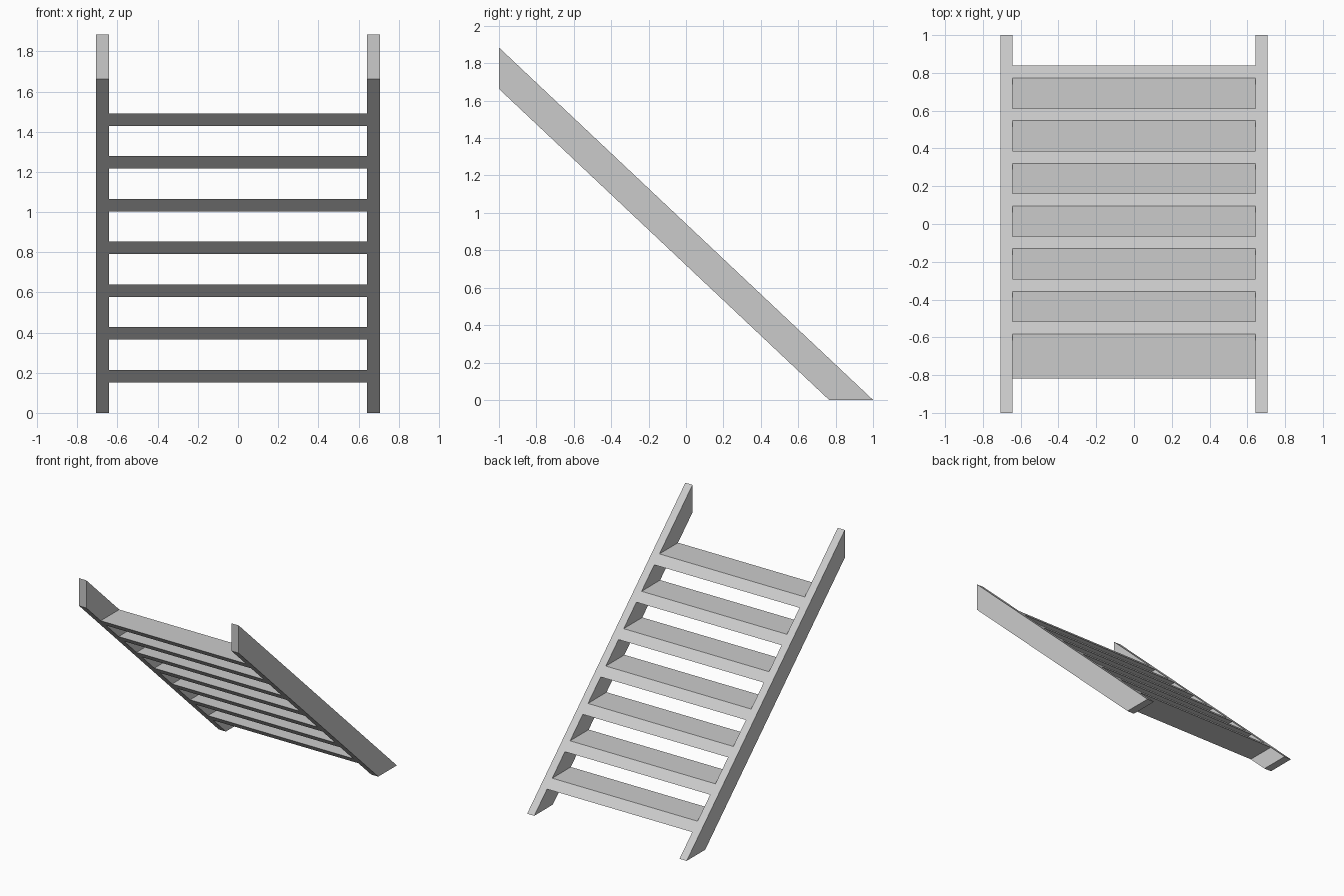
import bpy
import bmesh

cube = bpy.data.objects.get("Cube")
if cube:
    bpy.data.objects.remove(cube, do_unlink=True)

grey = bpy.data.materials.new("light_grey")
grey.use_nodes = True
colour = (0.6, 0.6, 0.6, 1)
grey.diffuse_color = colour
grey.node_tree.nodes["Principled BSDF"].inputs["Base Color"].default_value = colour

SLOPE = 0.942              # rise over run of the flight
TOP_Y, UNDER_Y = 1.0, 0.765  # where the stringer edges meet the ground
INNER, OUTER = 0.643, 0.706


def upper(z):
    return (TOP_Y - z / SLOPE, z)


def under(z):
    return (UNDER_Y - z / SLOPE, z)


def prism(name, profile, x0, x1):
    """Extrude a (y, z) profile along x."""
    bm = bmesh.new()
    face = bm.faces.new([bm.verts.new((x0, y, z)) for y, z in profile])
    new = bmesh.ops.extrude_face_region(bm, geom=[face])["geom"]
    verts = [v for v in new if isinstance(v, bmesh.types.BMVert)]
    bmesh.ops.translate(bm, verts=verts, vec=(x1 - x0, 0, 0))
    bmesh.ops.recalc_face_normals(bm, faces=bm.faces)
    mesh = bpy.data.meshes.new(name)
    bm.to_mesh(mesh)
    bm.free()
    mesh.materials.append(grey)
    obj = bpy.data.objects.new(name, mesh)
    bpy.context.collection.objects.link(obj)


# Stringers: sloped boards cut level at the floor and plumb at the top
stringer = [under(0), upper(0),
            (-1, (TOP_Y + 1) * SLOPE), (-1, (UNDER_Y + 1) * SLOPE)]
prism("left_stringer", stringer, INNER, OUTER)
prism("right_stringer", stringer, -OUTER, -INNER)

# Treads: level boards with edges bevelled flush to the stringers
RISE, THICK = 0.2128, 0.062
for i in range(7):
    top = 0.214 + i * RISE
    low = top - THICK
    prism(f"tread_{i + 1}", [under(low), upper(low), upper(top), under(top)],
          -INNER, INNER)
